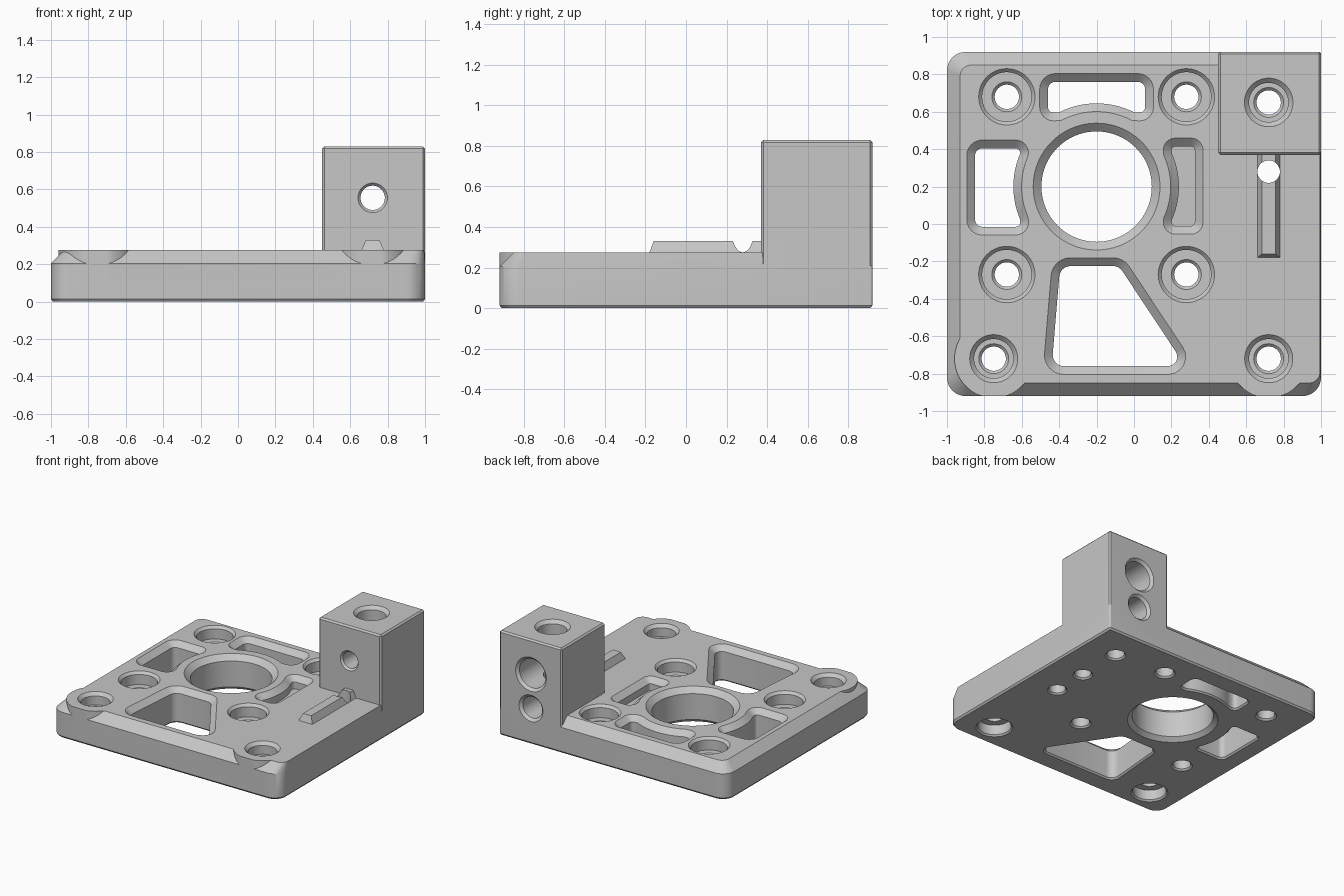
import bpy, bmesh, math
from mathutils import Vector

if "Cube" in bpy.data.objects:
    bpy.data.objects.remove(bpy.data.objects["Cube"], do_unlink=True)

grey = bpy.data.materials.new("plain grey")
grey.use_nodes = True
grey.diffuse_color = (0.57, 0.57, 0.57, 1)
grey.node_tree.nodes["Principled BSDF"].inputs["Base Color"].default_value = grey.diffuse_color

TOP, EDGE = 0.275, 0.205


def finish(name, bm):
    bmesh.ops.recalc_face_normals(bm, faces=bm.faces)
    mesh = bpy.data.meshes.new(name)
    bm.to_mesh(mesh)
    bm.free()
    mesh.materials.append(grey)
    obj = bpy.data.objects.new(name, mesh)
    bpy.context.collection.objects.link(obj)
    return obj


def loft(name, sections):
    """Skin matching closed loops and cap both ends."""
    bm = bmesh.new()
    rings = [[bm.verts.new(p) for p in s] for s in sections]
    for a, b in zip(rings, rings[1:]):
        for i in range(len(a)):
            j = (i + 1) % len(a)
            bm.faces.new((a[i], a[j], b[j], b[i]))
    bm.faces.new(rings[0])
    bm.faces.new(rings[-1])
    return finish(name, bm)


def rounded(corners, steps=6):
    """Outline from (x, y, fillet radius) corners."""
    out = []
    for i, (x, y, r) in enumerate(corners):
        p = Vector((x, y))
        if r == 0:
            out.append(p)
            continue
        a = (Vector(corners[i - 1][:2]) - p).normalized()
        b = (Vector(corners[(i + 1) % len(corners)][:2]) - p).normalized()
        half = a.angle(b) / 2
        centre = p + (a + b).normalized() * r / math.sin(half)
        start = p + a * r / math.tan(half) - centre
        end = p + b * r / math.tan(half) - centre
        sweep = math.pi - 2 * half
        for k in range(steps + 1):
            t = sweep * k / steps
            out.append(centre + (start * math.sin(sweep - t) + end * math.sin(t)) / math.sin(sweep))
    return out


def offset(points, d):
    """Move a counter-clockwise outline outward."""
    out = []
    for i, p in enumerate(points):
        a = (p - points[i - 1]).normalized()
        b = (points[(i + 1) % len(points)] - p).normalized()
        n1, n2 = Vector((a.y, -a.x)), Vector((b.y, -b.x))
        out.append(p + (n1 + n2) * d / (1 + n1.dot(n2)))
    return out


def at_height(points, z):
    return [(p.x, p.y, z) for p in points]


def bore(name, x, c, profile, axis="z", n=48):
    """Stepped round cutter; profile is (position along axis, radius)."""
    rings = []
    for t, r in profile:
        ring = []
        for k in range(n):
            a = math.tau * k / n
            u, v = x + r * math.cos(a), c + r * math.sin(a)
            ring.append((u, v, t) if axis == "z" else (u, t, v))
        rings.append(ring)
    return loft(name, rings)


def arc(r, start, end, n=14):
    """Plain outline points around the main opening."""
    angles = [math.radians(start + (end - start) * k / n) for k in range(n + 1)]
    return [(-0.2 + r * math.cos(a), 0.2 + r * math.sin(a), 0) for a in angles]


def combine(target, tool, mode):
    mod = target.modifiers.new(tool.name, "BOOLEAN")
    mod.operation, mod.solver, mod.object = mode, "EXACT", tool
    bpy.context.view_layer.update()
    graph = bpy.context.evaluated_depsgraph_get()
    mesh = bpy.data.meshes.new_from_object(target.evaluated_get(graph))
    target.modifiers.remove(mod)
    target.data = mesh
    bpy.data.objects.remove(tool, do_unlink=True)


# Base plate, sloped along the top on three sides
def plate_outline(left, right, y, r):
    return rounded([(left, -y, r), (right, -y, r), (right, y, 0.012), (left, y, r)], 10)


full = plate_outline(-1, 1, 0.92, 0.1)
plate = loft("mounting_plate", [
    at_height(offset(full, -0.011), 0), at_height(full, 0.014), at_height(full, EDGE),
    at_height(plate_outline(-0.93, 0.995, 0.85, 0.06), TOP)])

# Corner screw bosses, trimmed flush with the front face
for bx in (-0.75, 0.72):
    ring = [Vector((bx + 0.21 * math.cos(math.tau * k / 64),
                    max(-0.92, -0.72 + 0.21 * math.sin(math.tau * k / 64)))) for k in range(64)]
    combine(plate, loft("boss", [at_height(ring, 0.1), at_height(ring, TOP)]), "UNION")

# Upright block
bm = bmesh.new()
bmesh.ops.create_cube(bm, size=1)
for v in bm.verts:
    v.co = (0.725 + v.co.x * 0.55, 0.645 + v.co.y * 0.55, 0.44 + v.co.z * 0.78)
bmesh.ops.bevel(bm, geom=bm.edges[:], offset=0.012, segments=1, affect="EDGES")
combine(plate, finish("block", bm), "UNION")


# Tapered ridge in front of the block
def ridge_loop(w, y0, y1, z):
    return [(0.72 - w, y0, z), (0.72 + w, y0, z), (0.72 + w, y1, z), (0.72 - w, y1, z)]


combine(plate, loft("ridge", [ridge_loop(0.08, -0.2, 0.4, 0.24),
                              ridge_loop(0.06, -0.18, 0.4, TOP),
                              ridge_loop(0.036, -0.16, 0.4, 0.33)]), "UNION")

# Round openings
cutters = [bore("main_opening", -0.2, 0.2,
                [(-0.01, 0.34), (0.03, 0.295), (0.235, 0.295), (0.285, 0.35)], n=96)]
for sx in (-0.68, 0.28):
    for sy in (0.68, -0.27):
        cutters.append(bore("motor_screw", sx, sy, [
            (-0.01, 0.088), (0.012, 0.065), (0.16, 0.065), (0.175, 0.08),
            (0.175, 0.132), (0.255, 0.132), (0.285, 0.16)]))
for sx in (-0.75, 0.72):
    cutters.append(bore("corner_screw", sx, -0.72, [
        (-0.01, 0.145), (0.012, 0.122), (0.09, 0.122), (0.09, 0.065), (0.165, 0.065),
        (0.18, 0.08), (0.18, 0.105), (0.25, 0.105), (0.285, 0.138)]))
cutters += [
    bore("block_screw", 0.72, 0.65, [
        (-0.01, 0.085), (0.012, 0.065), (0.69, 0.065), (0.705, 0.08),
        (0.705, 0.105), (0.805, 0.105), (0.84, 0.14)]),
    bore("block_bore", 0.72, 0.555, [
        (0.36, 0.088), (0.385, 0.065), (0.62, 0.065), (0.62, 0.115),
        (0.9, 0.115), (0.93, 0.145)], "y"),
    bore("lower_bore", 0.72, 0.285, [(0.45, 0.085), (0.9, 0.085), (0.93, 0.115)], "y"),
    bore("ridge_hole", 0.72, 0.28, [(-0.01, 0.083), (0.012, 0.06), (0.5, 0.06)]),
    bore("blind_hole", 0.72, -0.01, [(-0.01, 0.083), (0.012, 0.06), (0.2, 0.06)]),
]

# Shaped windows and one blind pocket
through = [(-0.01, 0.022), (0.012, 0), (0.235, 0), (0.285, 0.055)]
blind = [(0.18, 0), (0.235, 0), (0.285, 0.055)]
windows = [
    ("back_window", through, [(0.06, 0.76, 0.04), (-0.46, 0.76, 0.04), (-0.46, 0.595, 0.03)]
     + arc(0.445, 117, 63) + [(0.06, 0.595, 0.03)]),
    ("side_window", through, [(-0.605, 0.405, 0.025), (-0.85, 0.405, 0.04),
                              (-0.85, -0.015, 0.04), (-0.605, -0.015, 0.025)]
     + arc(0.445, 203, 157)),
    ("side_pocket", blind, [(0.325, -0.01, 0.02), (0.325, 0.415, 0.02), (0.2, 0.415, 0.02)]
     + arc(0.44, 24, -24) + [(0.2, -0.01, 0.02)]),
    ("front_window", through, [(-0.08, -0.225, 0.06), (-0.395, -0.225, 0.06),
                               (-0.44, -0.76, 0.06), (0.275, -0.76, 0.05)]),
]
for name, profile, corners in windows:
    outline = rounded(corners)
    cutters.append(loft(name, [at_height(offset(outline, d), z) for z, d in profile]))

for cutter in cutters:
    combine(plate, cutter, "DIFFERENCE")

bpy.ops.object.select_all(action="DESELECT")
plate.select_set(True)
bpy.context.view_layer.objects.active = plate
bpy.ops.object.shade_smooth_by_angle(angle=math.radians(28))
